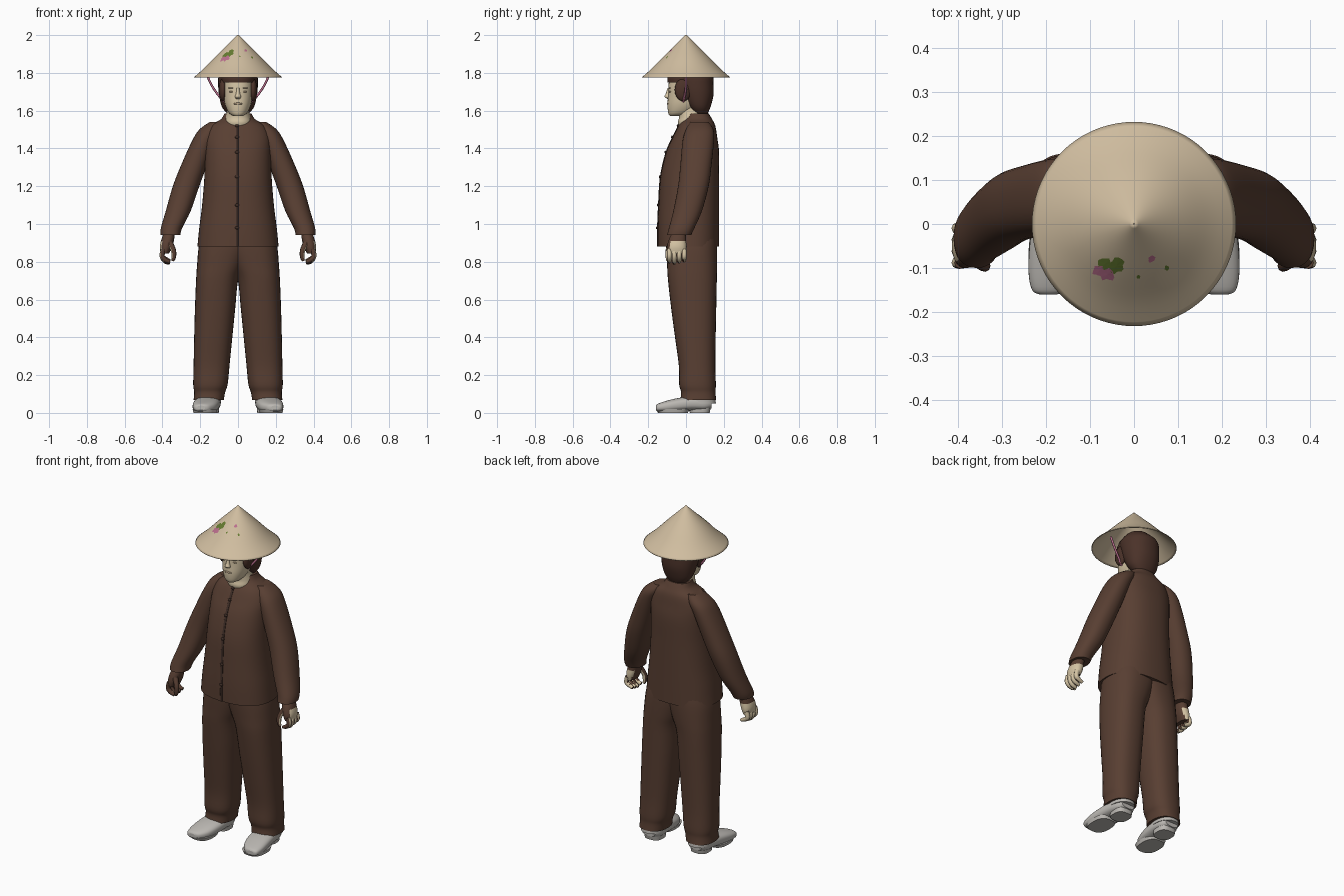
import bpy, bmesh, math, random
from mathutils import Matrix, Vector

random.seed(4)
cube = bpy.data.objects.get("Cube")
if cube:
    bpy.data.objects.remove(cube, do_unlink=True)


def material(name, *rgb):
    m = bpy.data.materials.new(name)
    m.use_nodes = True
    m.diffuse_color = (*rgb, 1)
    m.node_tree.nodes["Principled BSDF"].inputs["Base Color"].default_value = (*rgb, 1)
    return m


CLOTH = material("brown_cloth", .098, .049, .032)
TRIM = material("dark_trim", .05, .027, .02)
HAIR = material("dark_hair", .07, .032, .022)
SKIN = material("skin", .66, .55, .37)
LIPS = material("lips", .5, .38, .25)
STRAW = material("straw", .63, .51, .35)
PINK = material("pink", .5, .16, .27)
GREEN = material("leaf_green", .13, .2, .03)
SHOE = material("grey_shoe", .5, .48, .45)


def add(name, mesh, *mats):
    ob = bpy.data.objects.new(name, mesh)
    bpy.context.collection.objects.link(ob)
    for m in mats:
        mesh.materials.append(m)
    return ob


def spline(points, steps=4):
    """Catmull-Rom interpolation of number tuples."""
    out = []
    for i in range(len(points) - 1):
        p0, p1 = points[max(i - 1, 0)], points[i]
        p2, p3 = points[i + 1], points[min(i + 2, len(points) - 1)]
        for k in range(steps):
            t = k / steps
            out.append(tuple(
                b + .5 * t * (c - a + t * (2*a - 5*b + 4*c - d + t * (3*(b - c) + d - a)))
                for a, b, c, d in zip(p0, p1, p2, p3)))
    return out + [tuple(points[-1])]


def loft(name, rings, *mats, side=1, axis="z", power=2.2, n=32, caps=True):
    """Skin over rounded sections (position, a0, a1, b0, b1) along an axis."""
    bm = bmesh.new()
    loops = []
    for t, a0, a1, b0, b1 in spline(rings):
        loop = []
        for i in range(n):
            c, s = math.cos(math.tau * i / n), math.sin(math.tau * i / n)
            c = math.copysign(abs(c) ** (2 / power), c)
            s = math.copysign(abs(s) ** (2 / power), s)
            a = (a0 + a1) / 2 + c * (a1 - a0) / 2
            b = (b0 + b1) / 2 + s * (b1 - b0) / 2
            loop.append(bm.verts.new((side * a, b, t) if axis == "z" else (side * a, t, b)))
        loops.append(loop)
    for lo, hi in zip(loops, loops[1:]):
        for i in range(n):
            j = (i + 1) % n
            bm.faces.new((lo[i], lo[j], hi[j], hi[i])).smooth = True
    if caps:
        bm.faces.new(loops[0])
        bm.faces.new(loops[-1])
    bmesh.ops.recalc_face_normals(bm, faces=bm.faces)
    mesh = bpy.data.meshes.new(name)
    bm.to_mesh(mesh)
    bm.free()
    return add(name, mesh, *mats)


def tube(name, points, *mats, side=1):
    """Round tube through (x, y, z, radius) points, as a mesh."""
    cu = bpy.data.curves.new(name, "CURVE")
    cu.dimensions = "3D"
    cu.bevel_depth = 1
    cu.bevel_resolution = 2
    cu.use_fill_caps = True
    pts = spline(points)
    sp = cu.splines.new("POLY")
    sp.points.add(len(pts) - 1)
    for p, (x, y, z, r) in zip(sp.points, pts):
        p.co = (side * x, y, z, 1)
        p.radius = r
    tmp = bpy.data.objects.new(name + "_path", cu)
    bpy.context.collection.objects.link(tmp)
    dg = bpy.context.evaluated_depsgraph_get()
    mesh = bpy.data.meshes.new_from_object(tmp.evaluated_get(dg))
    bpy.data.objects.remove(tmp)
    mesh.materials.clear()
    for f in mesh.polygons:
        f.use_smooth = True
    return add(name, mesh, *mats)


def ball(name, loc, size, mat):
    bm = bmesh.new()
    m = Matrix.Translation(loc) @ Matrix.Diagonal((*size, 1))
    bmesh.ops.create_uvsphere(bm, u_segments=16, v_segments=10, radius=1, matrix=m)
    for f in bm.faces:
        f.smooth = True
    mesh = bpy.data.meshes.new(name)
    bm.to_mesh(mesh)
    bm.free()
    return add(name, mesh, mat)


# Jacket with button strip
body = [(.88, .215, -.15, .175), (.98, .205, -.15, .175), (1.1, .19, -.145, .175),
        (1.25, .178, -.135, .175), (1.38, .175, -.105, .175), (1.46, .172, -.07, .165),
        (1.52, .145, -.04, .155), (1.555, .09, -.012, .138), (1.585, .072, .005, .12)]
loft("jacket", [(z, -w, w, f, b) for z, w, f, b in body], CLOTH, power=2.4, n=48)
loft("button_strip", [(z, -.012, .002, f - .003, f + .01) for z, w, f, b in body[:7]],
     TRIM, power=6, n=16)
for z, w, f, b in spline(body[:7], 1)[1:]:
    ball("button", (-.005, f - .003, z), (.011, .006, .008), TRIM)

# Neck, head and hair
loft("neck", [(1.5, -.06, .06, -.03, .1), (1.535, -.07, .07, -.043, .1),
              (1.565, -.066, .066, -.037, .1), (1.6, -.058, .058, -.04, .1),
              (1.66, -.055, .055, -.04, .1)], SKIN)
loft("head", [(1.572, -.025, .025, -.085, -.02), (1.588, -.048, .048, -.094, .03),
              (1.63, -.068, .068, -.098, .08), (1.68, -.077, .077, -.095, .1),
              (1.74, -.08, .08, -.092, .11), (1.79, -.078, .078, -.08, .11),
              (1.83, -.05, .05, -.04, .08)], SKIN)
loft("nose", [(1.72, -.007, .007, -.098, -.08), (1.69, -.011, .011, -.107, -.08),
              (1.674, -.016, .016, -.114, -.08), (1.663, -.011, .011, -.1, -.08)], SKIN, n=16)
ball("lips", (0, -.094, 1.637), (.024, .007, .006), LIPS)
loft("hair", [(1.585, -.058, .058, .04, .115), (1.62, -.085, .085, .01, .13),
              (1.68, -.1, .1, -.025, .145), (1.74, -.105, .105, -.045, .145),
              (1.79, -.1, .1, -.06, .14), (1.84, -.06, .06, -.04, .09)], HAIR)
loft("fringe", [(1.75, -.086, .086, -.097, .1), (1.775, -.088, .088, -.098, .1),
                (1.81, -.08, .08, -.08, .1)], HAIR)

# Straw hat with painted flowers
profile = [(2, .001), (1.955, .047), (1.89, .113), (1.825, .176), (1.776, .231)]
hat = loft("straw_hat", [(z, -r, r, -r, r) for z, r in profile], STRAW, power=2, n=72, caps=False)
shell = hat.modifiers.new("thickness", "SOLIDIFY")
shell.thickness = .004
shell.offset = 0


def hat_height(r):
    for (z0, r0), (z1, r1) in zip(spline(profile), spline(profile)[1:]):
        if r <= r1:
            return z0 + (z1 - z0) * (r - r0) / (r1 - r0)
    return profile[-1][0]


def hat_patch(name, x, y, size, mat):
    bm = bmesh.new()
    ring = []
    for i in range(14):
        a, d = math.tau * i / 14, size * random.uniform(.65, 1.1)
        px, py = x + d * math.cos(a), y + d * math.sin(a)
        ring.append(bm.verts.new((px, py, hat_height(math.hypot(px, py)) + .005)))
    mid = bm.verts.new((x, y, hat_height(math.hypot(x, y)) + .005))
    for i in range(14):
        bm.faces.new((mid, ring[i], ring[(i + 1) % 14]))
    mesh = bpy.data.meshes.new(name)
    bm.to_mesh(mesh)
    bm.free()
    add(name, mesh, mat)


for x, y, size in ((-.065, -.09, .017), (-.04, -.095, .019), (.075, -.1, .006), (.01, -.12, .005)):
    hat_patch("leaf", x, y, size, GREEN)
for x, y, size in ((-.08, -.107, .015), (-.06, -.114, .017), (.04, -.08, .009)):
    hat_patch("flower", x, y, size, PINK)


def paint_hand(ob, side):
    """Skin on the outer and rear faces, cloth on the front and wrist."""
    for f in ob.data.polygons:
        outward = f.normal.dot(Vector((side * .6, .8, 0)))
        f.material_index = 0 if outward > 0 and f.center.z < .905 else 1


for side, label in ((1, "left"), (-1, "right")):
    # Face and hat details of each side
    ball(label + "_eye", (side * .034, -.084, 1.7), (.014, .006, .005), LIPS)
    ball(label + "_brow", (side * .034, -.085, 1.72), (.018, .005, .003), LIPS)
    ball(label + "_sideburn", (side * .08, -.015, 1.71), (.021, .045, .06), HAIR)
    tube(label + "_chin_strap", [(.165, 0, 1.79, .006), (.14, 0, 1.735, .006),
         (.11, -.005, 1.69, .006), (.075, -.015, 1.648, .006)], PINK, side=side)

    # Sleeve
    loft(label + "_sleeve", [(1.54, .07, .15, .025, .12), (1.5, .09, .205, 0, .145),
         (1.44, .12, .243, -.018, .148), (1.31, .165, .302, -.03, .135),
         (1.2, .205, .345, -.042, .12), (1.07, .25, .382, -.067, .085),
         (.98, .295, .408, -.09, .045), (.943, .305, .41, -.1, .028)], CLOTH, side=side)

    # Hand with curled fingers
    palm = loft(label + "_palm", [(.96, .335, .39, -.07, .0), (.92, .338, .405, -.09, .0),
                (.88, .348, .414, -.1, .002), (.845, .365, .41, -.098, -.002)],
                SKIN, CLOTH, side=side)
    paint_hand(palm, side)
    for i in range(4):
        y, drop = -.088 + .026 * i, .006 * abs(i - 1)
        finger = tube(label + "_finger", [(.395, y, .865, .014), (.402, y, .83, .0135),
                      (.385, y, .803 + drop, .0125), (.36, y, .793 + drop, .009)],
                      SKIN, CLOTH, side=side)
        paint_hand(finger, side)
    thumb = tube(label + "_thumb", [(.36, -.08, .9, .016), (.342, -.094, .86, .014),
                 (.34, -.096, .825, .012), (.347, -.096, .805, .008)], SKIN, CLOTH, side=side)
    paint_hand(thumb, side)

    # Trouser leg
    loft(label + "_trouser_leg", [(.95, -.08, .19, -.1, .16), (.88, -.07, .208, -.105, .165),
         (.78, -.03, .217, -.1, .165), (.7, .0, .222, -.095, .163), (.55, .015, .228, -.078, .16),
         (.4, .03, .232, -.058, .157), (.25, .045, .235, -.038, .155),
         (.15, .055, .237, -.036, .158), (.11, .068, .232, -.026, .156),
         (.068, .075, .235, -.03, .16)], CLOTH, side=side, power=2.4)

    # Shoe, heel and sock, with the toes turned out
    loft(label + "_shoe", [(-.16, .175, .215, .015, .038), (-.15, .15, .232, .008, .048),
         (-.11, .118, .24, .004, .062), (-.05, .1, .238, .006, .077), (.03, .092, .228, .012, .088),
         (.1, .095, .215, .012, .085), (.135, .112, .198, .025, .08)],
         SHOE, side=side, axis="y", power=2.6)
    loft(label + "_heel", [(0, .102, .205, .02, .125), (.03, .1, .208, .015, .132)],
         SHOE, side=side, power=2.8)
    loft(label + "_sole", [(0, .115, .235, -.148, .01), (.02, .108, .24, -.158, .02)],
         SHOE, side=side, power=2.6)
    loft(label + "_sock", [(.05, .09, .222, -.01, .158), (.09, .09, .222, -.01, .154)],
         SHOE, side=side)
